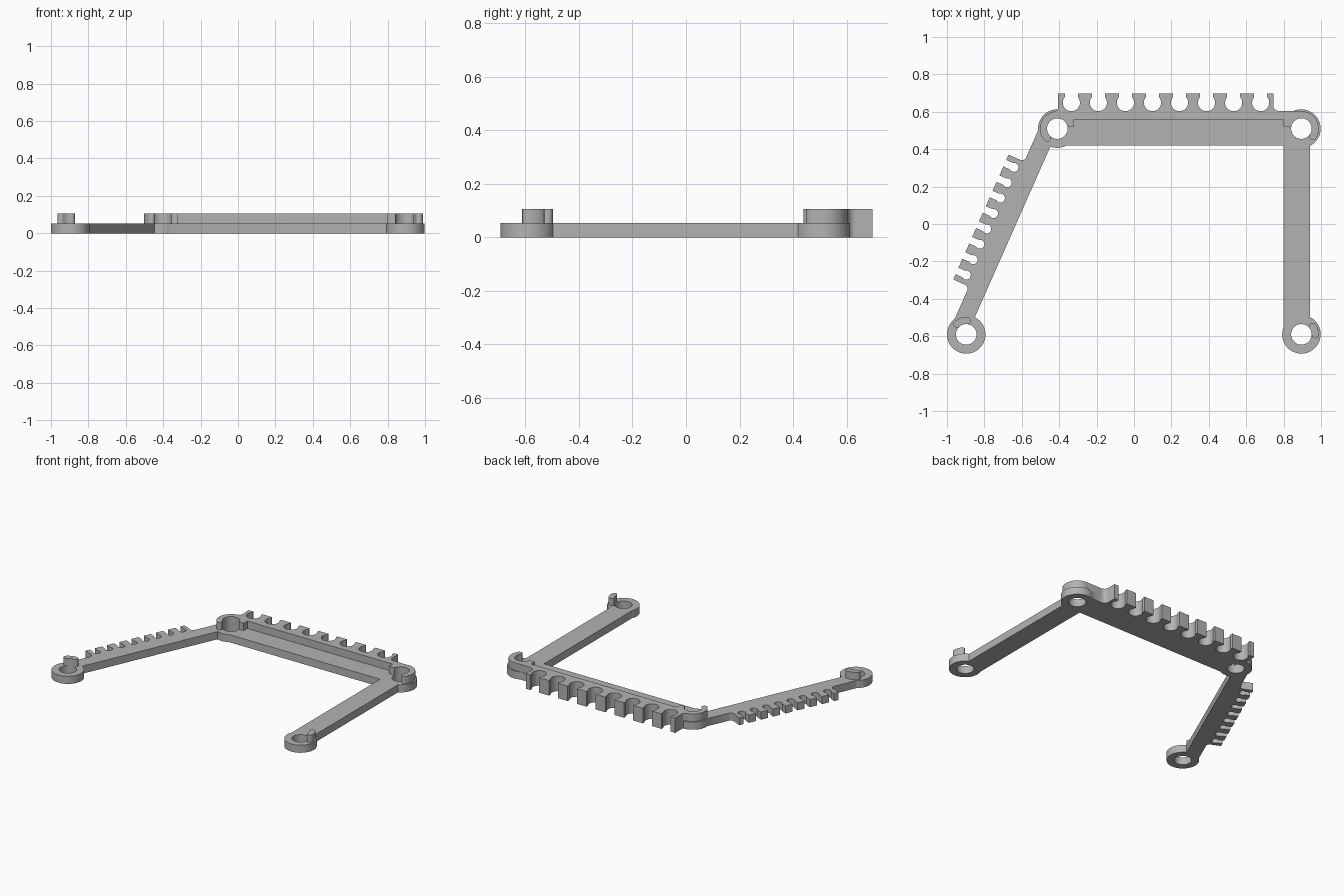
import bpy, bmesh, math
from mathutils import Matrix, Vector

if "Cube" in bpy.data.objects:
    bpy.data.objects.remove(bpy.data.objects["Cube"], do_unlink=True)

LOW, TOP = 0.053, 0.105          # plate thickness, full height
RING, HOLE, HOOK = 0.103, 0.055, 0.093
BACK_R, BACK_L = Vector((-0.41, 0.51)), Vector((0.895, 0.51))
FRONT_R, FRONT_L = Vector((-0.897, -0.59)), Vector((0.895, -0.59))

grey = bpy.data.materials.new("matte grey")
grey.use_nodes = True
grey.diffuse_color = (0.45, 0.45, 0.45, 1)
grey.node_tree.nodes["Principled BSDF"].inputs["Base Color"].default_value = grey.diffuse_color


def prism(name, points, z0, z1, matrix=Matrix()):
    """Extrude a flat outline from z0 to z1."""
    bm = bmesh.new()
    face = bm.faces.new([bm.verts.new((p[0], p[1], z0)) for p in points])
    moved = bmesh.ops.extrude_face_region(bm, geom=[face])["geom"]
    bmesh.ops.translate(bm, vec=(0, 0, z1 - z0),
                        verts=[g for g in moved if isinstance(g, bmesh.types.BMVert)])
    bmesh.ops.recalc_face_normals(bm, faces=bm.faces)
    bm.transform(matrix)
    mesh = bpy.data.meshes.new(name)
    bm.to_mesh(mesh)
    bm.free()
    mesh.materials.append(grey)
    obj = bpy.data.objects.new(name, mesh)
    bpy.context.collection.objects.link(obj)
    return obj


def arc(c, r, a0, a1, n):
    angles = [math.radians(a0 + (a1 - a0) * i / n) for i in range(n + 1)]
    return [(c[0] + r * math.cos(a), c[1] + r * math.sin(a)) for a in angles]


def disc(c, r, n=48):
    return arc(c, r, 0, 360, n)[:-1]


def rect(x0, x1, y0, y1):
    return [(x0, y0), (x1, y0), (x1, y1), (x0, y1)]


def band(c, a0, a1):
    """Curved strip around a hole, with rounded ends."""
    mid, half = (HOLE + HOOK) / 2, (HOOK - HOLE) / 2
    start, end = arc(c, mid, a0, a1, 1)
    return (arc(c, HOOK, a0, a1, 24) + arc(end, half, a1, a1 + 180, 8)[1:-1]
            + arc(c, HOLE, a1, a0, 24) + arc(start, half, a0 + 180, a0 + 360, 8)[1:-1])


def keyhole(x, y, r, gap, top):
    """Round slot that narrows to an open mouth."""
    a = math.degrees(math.acos(gap / 2 / r))
    return arc((x, y), r, 180 - a, 360 + a, 24) + [(x + gap / 2, top), (x - gap / 2, top)]


def fillet(x, y, r, side):
    """Concave corner against a wall at x, standing on y."""
    centre = (x + side * r, y + r)
    curve = arc(centre, r, 180 if side > 0 else 0, 270 if side > 0 else -90, 8)
    back = x - side * 0.015
    return [(back, y - 0.02), (back, y + r)] + curve + [(x + side * r, y - 0.02)]


def combine(target, other, operation):
    mod = target.modifiers.new("join", "BOOLEAN")
    mod.operation, mod.solver, mod.object = operation, "EXACT", other
    bpy.context.view_layer.objects.active = target
    bpy.ops.object.modifier_apply(modifier=mod.name)
    bpy.data.objects.remove(other, do_unlink=True)


# Slanted arm frame: x runs along the arm, y points outwards
along = (BACK_R - FRONT_R).normalized()
slant = (Matrix.Translation(FRONT_R.to_3d())
         @ Matrix.Rotation(math.atan2(along.y, along.x), 4, "Z"))
length = (BACK_R - FRONT_R).length

# Back beam and the two side arms
frame = prism("hinged_comb_frame", rect(BACK_R.x, BACK_L.x, 0.42, 0.605), 0, LOW)
solids = [
    prism("left_arm", rect(0.80, 0.94, FRONT_L.y, BACK_L.y), 0, LOW),
    prism("right_arm", rect(0, length, -0.005, 0.09), 0, LOW, slant),
]

# Pivot rings at the corners
corners = (BACK_R, BACK_L, FRONT_R, FRONT_L)
solids += [prism("pivot_ring", disc(c, RING), 0, LOW) for c in corners]

# Raised rail along the beam, stepping down beside the back pivots
x0, x1 = BACK_R.x, BACK_L.x
rail = [(x0, 0.52), (-0.32, 0.52), (-0.32, 0.56), (0.80, 0.56), (0.80, 0.52),
        (x1, 0.52), (x1, 0.603), (x0, 0.603)]
solids.append(prism("rail", rail, 0.03, TOP))

# Curved collars and hooks round the pivots
for c, a0, a1 in ((BACK_R, 80, 225), (BACK_L, -35, 100),
                  (FRONT_R, 85, 132), (FRONT_L, -2, 35)):
    solids.append(prism("hook", band(c, a0, a1), 0.03, TOP))

# Comb strips: tall on the beam, low on the slanted arm
solids.append(prism("back_comb", rect(-0.405, 0.745, 0.58, 0.697), 0, TOP))
solids.append(prism("arm_comb", rect(0.24, 0.97, 0.07, 0.182), 0, LOW, slant))
solids.append(prism("fillet", fillet(-0.405, 0.604, 0.02, -1), 0, TOP))
solids.append(prism("fillet", fillet(0.745, 0.604, 0.03, 1), 0, TOP))
for x, side in ((0.24, -1), (0.97, 1)):
    solids.append(prism("fillet", fillet(x, 0.089, 0.025, side), 0, LOW, slant))

for s in solids:
    combine(frame, s, "UNION")

# Pivot holes and comb slots
cutters = [prism("hole", disc(c, HOLE), -0.1, 0.2) for c in corners]
for i in range(8):
    cutters.append(prism("slot", keyhole(-0.335 + i * 0.1446, 0.649, 0.046, 0.07, 0.8),
                         -0.1, 0.2))
    cutters.append(prism("slot", keyhole(0.605 + (i - 3.5) * 0.09, 0.128, 0.024, 0.038, 0.3),
                         -0.1, 0.2, slant))
for c in cutters:
    combine(frame, c, "DIFFERENCE")

# Smooth curved walls, keep crisp edges
bpy.ops.object.select_all(action="DESELECT")
frame.select_set(True)
bpy.context.view_layer.objects.active = frame
bpy.ops.object.shade_smooth_by_angle(angle=math.radians(30))
